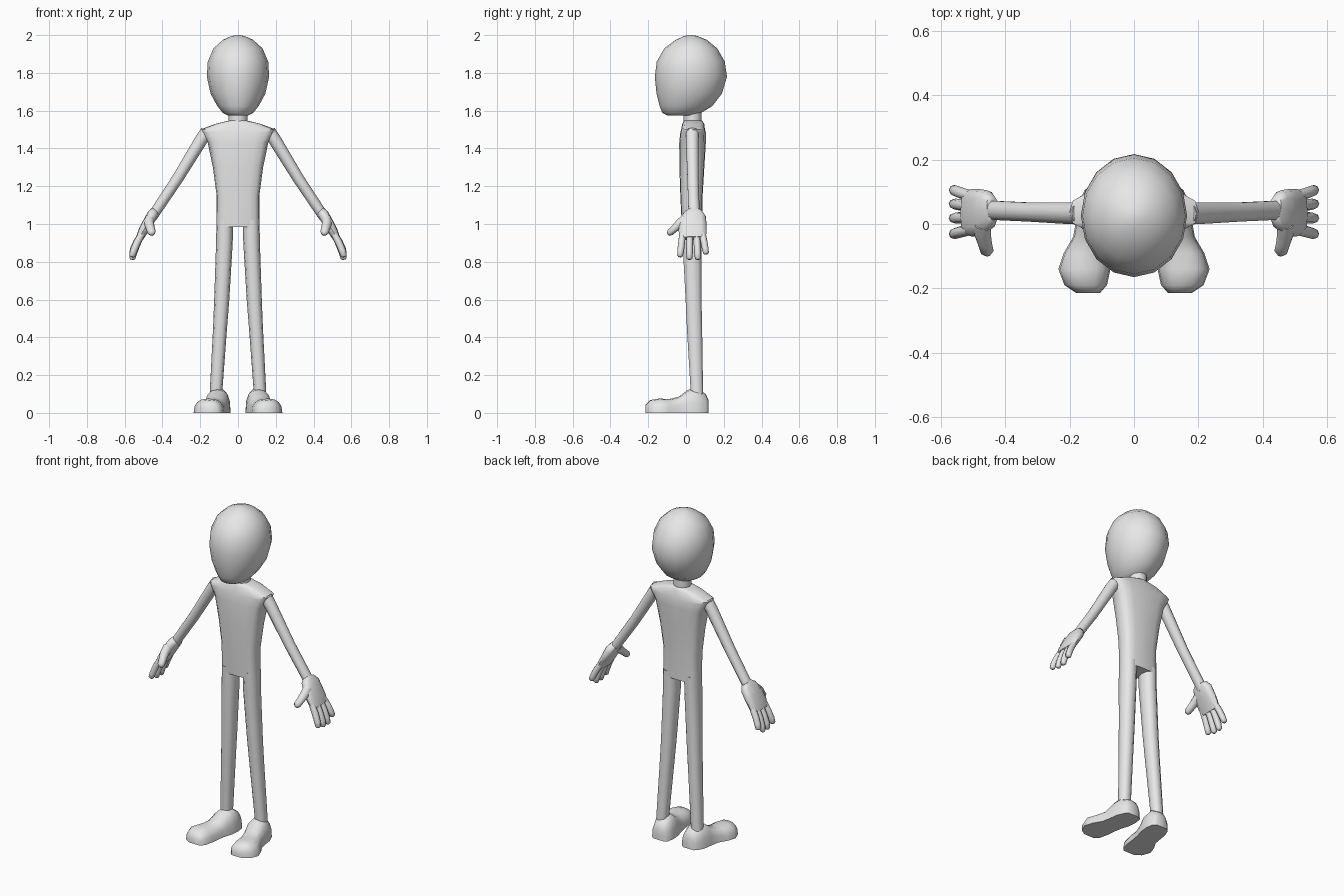
import bpy, bmesh, math
from mathutils import Vector

grey = bpy.data.materials.new("plain_grey")
grey.diffuse_color = (0.8, 0.8, 0.8, 1)


def loft(name, rings, mirror=False, angle=50):
    """Skin a list of point rings, cap both ends, optionally mirror in x."""
    bm = bmesh.new()
    vs = [[bm.verts.new(p) for p in r] for r in rings]
    n = len(vs[0])
    for a, b in zip(vs, vs[1:]):
        for i in range(n):
            j = (i + 1) % n
            bm.faces.new((a[i], a[j], b[j], b[i]))
    bm.faces.new(vs[0][::-1])
    bm.faces.new(vs[-1])
    bmesh.ops.recalc_face_normals(bm, faces=bm.faces)
    me = bpy.data.meshes.new(name)
    bm.to_mesh(me)
    bm.free()
    me.materials.append(grey)
    ob = bpy.data.objects.new(name, me)
    bpy.context.collection.objects.link(ob)
    bpy.ops.object.select_all(action='DESELECT')
    ob.select_set(True)
    bpy.context.view_layer.objects.active = ob
    bpy.ops.object.shade_smooth_by_angle(angle=math.radians(angle))
    if mirror:
        ob.modifiers.new("mirror", 'MIRROR')
    return ob


def spow(v, p):
    return math.copysign(abs(v) ** p, v)


def tube(name, pts, sides=10, power=1.0, upright=False, **kw):
    """Tube through (x, y, z, thickness radius, depth radius) stations."""
    rings = []
    for i, (x, y, z, a, b) in enumerate(pts):
        p0 = Vector(pts[max(i - 1, 0)][:3])
        p1 = Vector(pts[min(i + 1, len(pts) - 1)][:3])
        t = Vector((0, 0, 1)) if upright else (p1 - p0).normalized()
        v = Vector((0, 1, 0))
        v = (v - t * v.dot(t)).normalized()
        u = v.cross(t)
        ring = []
        for k in range(sides):
            w = 2 * math.pi * k / sides
            ring.append(Vector((x, y, z)) + u * a * spow(math.cos(w), power)
                        + v * b * spow(math.sin(w), power))
        rings.append(ring)
    return loft(name, rings, **kw)


def levels(rows, x=0):
    """Rows of (z, front y, back y, half width) to upright tube stations."""
    return [(x, (f + b) / 2, z, w, (b - f) / 2) for z, f, b, w in rows]


# Head: egg with a flat jaw pushed forward
tube("head", levels([
    (1.575, -0.10, 0.05, 0.055), (1.588, -0.125, 0.08, 0.08),
    (1.625, -0.14, 0.14, 0.11), (1.69, -0.156, 0.19, 0.145),
    (1.78, -0.165, 0.217, 0.165), (1.86, -0.155, 0.205, 0.16),
    (1.93, -0.115, 0.165, 0.13), (1.975, -0.055, 0.11, 0.08),
    (1.995, -0.01, 0.06, 0.035), (2.0, 0.015, 0.035, 0.01)]),
    sides=16, upright=True, angle=80)

# Neck
tube("neck", levels([(1.52, -0.013, 0.083, 0.05), (1.61, -0.013, 0.083, 0.05)]),
     sides=12, upright=True)

# Torso: boxy section, sloping shoulders, tapered waist
tube("torso", levels([
    (0.985, -0.022, 0.086, 0.114), (1.15, -0.03, 0.088, 0.113),
    (1.30, -0.035, 0.097, 0.133), (1.43, -0.036, 0.105, 0.16),
    (1.485, -0.03, 0.105, 0.193), (1.50, -0.025, 0.10, 0.20),
    (1.53, -0.02, 0.097, 0.12), (1.547, -0.01, 0.085, 0.05)]),
    sides=16, power=0.62, upright=True)

# Legs
tube("leg", [
    (0.070, 0.032, 1.02, 0.044, 0.054), (0.072, 0.032, 0.90, 0.044, 0.052),
    (0.086, 0.040, 0.60, 0.040, 0.044), (0.095, 0.045, 0.45, 0.037, 0.042),
    (0.117, 0.058, 0.10, 0.033, 0.034)],
    sides=10, power=0.85, upright=True, mirror=True)

# Feet: flat-soled rings from heel to toe (y, centre x, half width, height)
foot = []
for y, cx, w, h in [(0.12, 0.10, 0.035, 0.065), (0.105, 0.10, 0.054, 0.10),
                    (0.06, 0.106, 0.067, 0.13), (0.01, 0.112, 0.068, 0.122),
                    (-0.04, 0.124, 0.065, 0.085), (-0.09, 0.143, 0.075, 0.073),
                    (-0.14, 0.154, 0.081, 0.076), (-0.19, 0.15, 0.066, 0.068),
                    (-0.215, 0.142, 0.036, 0.042)]:
    foot.append([(cx + w * spow(math.cos(k * math.pi / 8), 0.8), y,
                  h * math.sin(k * math.pi / 8) ** 0.8 if 0 < k < 8 else 0)
                 for k in range(9)])
loft("foot", foot, mirror=True)

# Arms
tube("arm", [
    (0.165, 0.033, 1.49, 0.034, 0.036), (0.195, 0.033, 1.445, 0.034, 0.035),
    (0.32, 0.037, 1.24, 0.030, 0.031), (0.43, 0.042, 1.075, 0.028, 0.031),
    (0.455, 0.042, 1.035, 0.026, 0.032)], mirror=True)

# Palm
tube("palm", [
    (0.438, 0.050, 1.072, 0.022, 0.034), (0.452, 0.046, 1.050, 0.029, 0.060),
    (0.478, 0.036, 1.005, 0.028, 0.073), (0.504, 0.035, 0.960, 0.025, 0.074),
    (0.521, 0.036, 0.925, 0.020, 0.068)], sides=12, power=0.75, mirror=True)

# Four curved fingers: base y, tip y, tip z
for i, (y0, y1, z1) in enumerate([(-0.018, -0.032, 0.825), (0.020, 0.018, 0.811),
                                  (0.056, 0.063, 0.811), (0.088, 0.107, 0.84)]):
    z0, dz = 0.95, z1 - 0.95
    stations = []
    for t, x, r in [(0, 0.508, 0.018), (0.4, 0.535, 0.019), (0.75, 0.553, 0.0185),
                    (0.95, 0.560, 0.016), (1.0, 0.561, 0.009)]:
        stations.append((x, y0 + (y1 - y0) * t, z0 + dz * t, r, r * 0.95))
    tube(f"finger_{i + 1}", stations, sides=8, mirror=True, angle=70)

# Thumbs
tube("thumb", [
    (0.470, 0.000, 1.025, 0.026, 0.030), (0.470, -0.035, 1.000, 0.026, 0.025),
    (0.463, -0.062, 0.975, 0.023, 0.020), (0.457, -0.084, 0.955, 0.022, 0.019),
    (0.455, -0.094, 0.944, 0.011, 0.010)], sides=8, mirror=True, angle=70)
